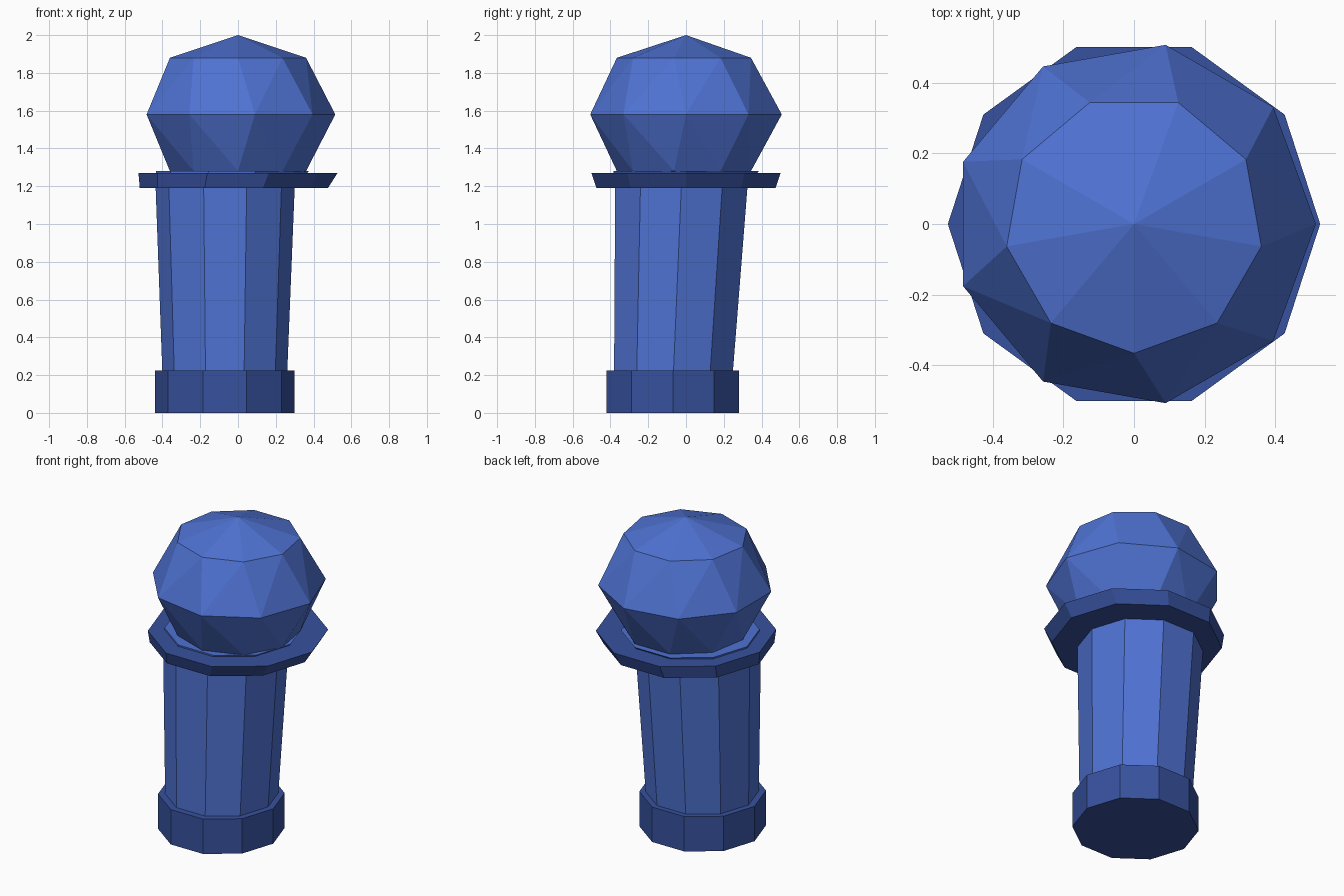
import bpy, bmesh, math
from mathutils import Vector

cube = bpy.data.objects.get("Cube")
if cube:
    bpy.data.objects.remove(cube, do_unlink=True)


def make_material(name, rgb):
    mat = bpy.data.materials.new(name)
    mat.use_nodes = True
    mat.diffuse_color = (*rgb, 1)
    mat.node_tree.nodes["Principled BSDF"].inputs["Base Color"].default_value = (*rgb, 1)
    return mat


blue = make_material("blue", (0.078, 0.17, 0.65))
dark_blue = make_material("dark blue", (0.038, 0.083, 0.34))


def ring(sides, radius, centre, turn=0):
    """Points of a level regular polygon."""
    return [Vector(centre) + Vector((radius * math.cos(a), radius * math.sin(a), 0))
            for a in (math.radians(turn) + math.tau * i / sides for i in range(sides))]


def finish(name, bm, mat):
    bmesh.ops.recalc_face_normals(bm, faces=bm.faces)
    mesh = bpy.data.meshes.new(name)
    bm.to_mesh(mesh)
    bm.free()
    mesh.materials.append(mat)
    obj = bpy.data.objects.new(name, mesh)
    bpy.context.collection.objects.link(obj)


def loft(name, mat, rings):
    """Capped ten-sided solid through (radius, centre) rings."""
    bm = bmesh.new()
    loops = [[bm.verts.new(p) for p in ring(10, r, c)] for r, c in rings]
    for low, high in zip(loops, loops[1:]):
        for i in range(10):
            j = (i + 1) % 10
            bm.faces.new((low[i], low[j], high[j], high[i]))
    bm.faces.new(loops[0][::-1])
    bm.faces.new(loops[-1])
    finish(name, bm, mat)


# Foot, leaning shaft and flared collar
loft("base", dark_blue, [(0.37, (-0.07, -0.07, 0)), (0.37, (-0.07, -0.07, 0.225))])
loft("shaft", blue, [(0.33, (-0.07, -0.067, 0.2)),
                     (0.368, (-0.068, -0.025, 1.19)),
                     (0.405, (-0.03, 0, 1.28))])
loft("collar", dark_blue, [(0.498, (-0.022, 0, 1.19)), (0.527, (0, 0, 1.27))])

# Faceted head: nine-sided rings, the outer ones turned against the middle one
bm = bmesh.new()
points = [Vector((0, 0, 2)), Vector((0, 0, 1.16))]
points += ring(9, 0.515, (0, 0, 1.58))
for z in (1.88, 1.28):
    points += ring(9, 0.366, (0, 0, z), -90)
for p in points:
    bm.verts.new(p)
bmesh.ops.convex_hull(bm, input=bm.verts[:])
finish("head", bm, blue)
